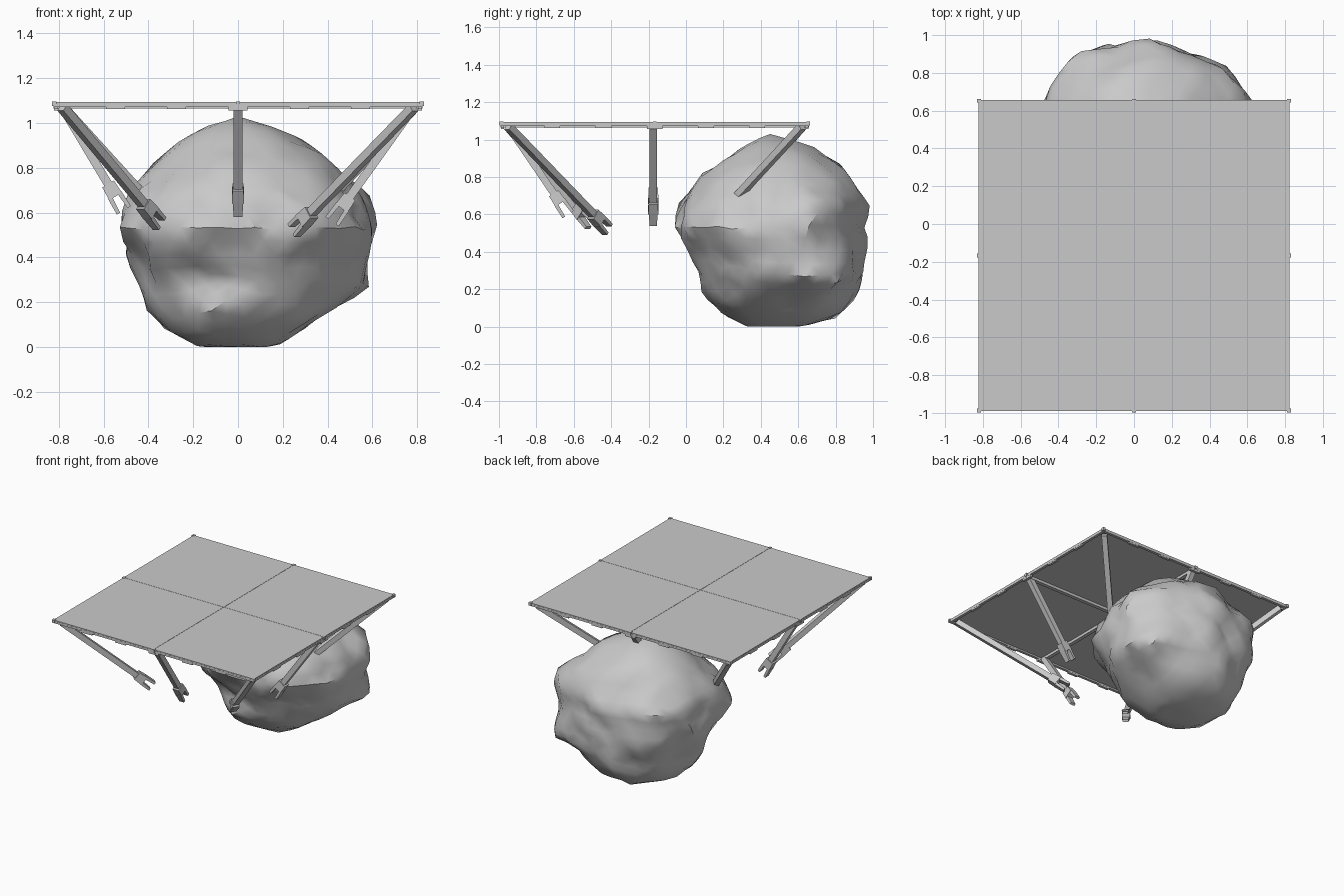
import bpy, bmesh, math
from mathutils import Vector, Matrix, noise

if "Cube" in bpy.data.objects:
    bpy.data.objects.remove(bpy.data.objects["Cube"])


def material(name, c):
    m = bpy.data.materials.new(name)
    m.use_nodes = True
    m.diffuse_color = (c, c, c, 1)
    m.node_tree.nodes["Principled BSDF"].inputs["Base Color"].default_value = (c, c, c, 1)
    return m


GREY = material("plain grey", 0.59)


def finish(name, bm, smooth=False):
    bmesh.ops.recalc_face_normals(bm, faces=bm.faces)
    mesh = bpy.data.meshes.new(name)
    bm.to_mesh(mesh)
    bm.free()
    mesh.materials.append(GREY)
    ob = bpy.data.objects.new(name, mesh)
    bpy.context.collection.objects.link(ob)
    if smooth:
        bpy.ops.object.select_all(action='DESELECT')
        ob.select_set(True)
        bpy.context.view_layer.objects.active = ob
        bpy.ops.object.shade_smooth_by_angle(angle=math.radians(38))


def box(bm, centre, size, frame=Matrix(), taper=1.0, lean=0.0):
    """Box in a local frame; its low z end may taper and lean sideways."""
    made = bmesh.ops.create_cube(bm, size=1)["verts"]
    for v in made:
        low = v.co.z < 0
        p = v.co.copy()
        if low:
            p.x *= taper
            p.y *= taper
        p = Vector([p[i] * size[i] for i in range(3)]) + Vector(centre)
        if low:
            p.y += lean
        v.co = frame @ p


# Deck: four thin panels
MID, HALF, TOP = -0.167, 0.824, 1.094
bm = bmesh.new()
for sx in (-1, 1):
    for sy in (-1, 1):
        box(bm, (sx * HALF / 2, MID + sy * HALF / 2, TOP - 0.005),
            (HALF - 0.002, HALF - 0.002, 0.01))
finish("deck_panels", bm)

# Frame: edge rails, cross beams, corner and midpoint blocks
bm = bmesh.new()
for s in (-1, 0, 1):
    w, h = (0.028, 0.022) if s == 0 else (0.02, 0.014)
    off = s * (HALF - 0.01)
    z = TOP - 0.008 - h / 2
    box(bm, (0, MID + off, z), (2 * HALF, w, h))
    box(bm, (off, MID, z), (w, 2 * HALF, h))
    for t in (-1, 0, 1):
        if s or t:
            box(bm, (s * 0.82, MID + t * 0.82, TOP - 0.008), (0.02, 0.02, 0.022))
finish("deck_frame", bm)

# Cleats hanging under the four edges
bm = bmesh.new()
for s in (-1, 1):
    for k in (-2, -1, 0, 1, 2):
        p, e = k * 0.274, s * 0.814
        drop = 0.032 if k == 0 else 0.026
        box(bm, (p, MID + e, TOP - drop / 2 - 0.006), (0.085, 0.018, drop))
        box(bm, (e, MID + p, TOP - drop / 2 - 0.006), (0.018, 0.085, drop))
finish("edge_cleats", bm)


# Struts with a forked claw at the lower end
def strut(name, start, tip):
    a, b = Vector(start), Vector(tip)
    up = (a - b).normalized()
    side = up.cross(Vector((0, 0, 1))).normalized()
    out = up.cross(side)
    frame = Matrix((side, out, up)).transposed().to_4x4()
    frame.translation = b
    length = (a - b).length
    bm = bmesh.new()
    box(bm, (0, 0, length / 2 + 0.06), (0.038, 0.038, length - 0.12), frame)
    box(bm, (0, 0, 0.105), (0.05, 0.06, 0.065), frame, taper=1.1)
    for s in (-1, 1):
        box(bm, (0, s * 0.024, 0.04), (0.048, 0.021, 0.08), frame, taper=0.8, lean=s * 0.004)
    finish(name, bm)


BACK, FRONT, EDGE, Z = 0.62, -0.95, 0.785, 1.07
strut("front_left_strut", (EDGE, FRONT, Z), (0.25, -0.42, 0.52))
strut("front_right_strut", (-EDGE, FRONT, Z), (-0.35, -0.51, 0.55))
strut("front_middle_strut", (0, FRONT, Z), (0, -0.63, 0.6))
strut("left_middle_strut", (EDGE, -0.175, Z), (0.42, -0.175, 0.56))
strut("right_middle_strut", (-EDGE, -0.175, Z), (-0.51, -0.175, 0.61))
strut("back_left_strut", (EDGE, BACK, Z), (0.3, 0.14, 0.55))
strut("back_right_strut", (-EDGE, BACK, Z), (-0.34, 0.18, 0.58))
strut("back_middle_strut", (0, BACK, Z), (0, 0.3, 0.62))

# Boulder: level sections as height, right, left, front, back limits
SECTIONS = [
    (0.0, 0.05, 0.05, 0.47, 0.47),
    (0.0, -0.17, 0.17, 0.33, 0.62),
    (0.06, -0.31, 0.29, 0.2, 0.82),
    (0.17, -0.4, 0.42, 0.09, 0.91),
    (0.29, -0.43, 0.55, 0.07, 0.95),
    (0.41, -0.48, 0.55, 0.02, 0.96),
    (0.53, -0.51, 0.58, -0.06, 0.94),
    (0.65, -0.5, 0.56, -0.03, 0.96),
    (0.77, -0.41, 0.48, 0.06, 0.91),
    (0.88, -0.31, 0.34, 0.18, 0.82),
    (0.97, -0.18, 0.17, 0.3, 0.65),
    (1.03, 0.0, 0.0, 0.45, 0.45),
]
# Swellings and hollows: place, reach, outward push
BUMPS = [
    ((0.54, 0.72, 0.56), 0.17, 0.11),
    ((0.5, 0.72, 0.28), 0.13, 0.08),
    ((0.52, 0.74, 0.42), 0.09, -0.05),
    ((-0.23, 0.9, 0.6), 0.15, 0.05),
    ((-0.4, 0.13, 0.52), 0.2, 0.05),
    ((0.42, 0.2, 0.7), 0.18, 0.02),
]


def section(t):
    i = min(int(t), len(SECTIONS) - 2)
    return [a + (b - a) * (t - i) for a, b in zip(SECTIONS[i], SECTIONS[i + 1])]


bm = bmesh.new()
bmesh.ops.create_icosphere(bm, subdivisions=4, radius=1)
seed = Vector((3.1, 7.4, 1.7))
for v in bm.verts:
    d = v.co.normalized()
    t = math.acos(max(-1, min(1, -d.z))) / math.pi * (len(SECTIONS) - 1)
    z, x0, x1, y0, y1 = section(t)
    flat = Vector((d.x, d.y))
    if flat.length > 0:
        flat.normalize()
    cx, cy = (x0 + x1) / 2, (y0 + y1) / 2
    p = Vector((cx + flat.x * (x1 - x0) / 2, cy + flat.y * (y1 - y0) / 2, z))
    # broad lumps plus soft ridges, fading at the top and the base
    fade = math.sin(t / (len(SECTIONS) - 1) * math.pi)
    lump = noise.noise(p * 4 + seed) * 0.04
    crease = (0.25 - abs(noise.noise(p * 5 + seed * 2))) * 0.07
    swell = sum(push * math.exp(-((p - Vector(c)).length / reach) ** 2)
                for c, reach, push in BUMPS)
    p += d * ((lump + crease) * fade + swell)
    p += noise.noise_vector(p * 8) * 0.016 * fade
    p.z = max(p.z, 0)
    v.co = p
finish("boulder", bm, smooth=True)
